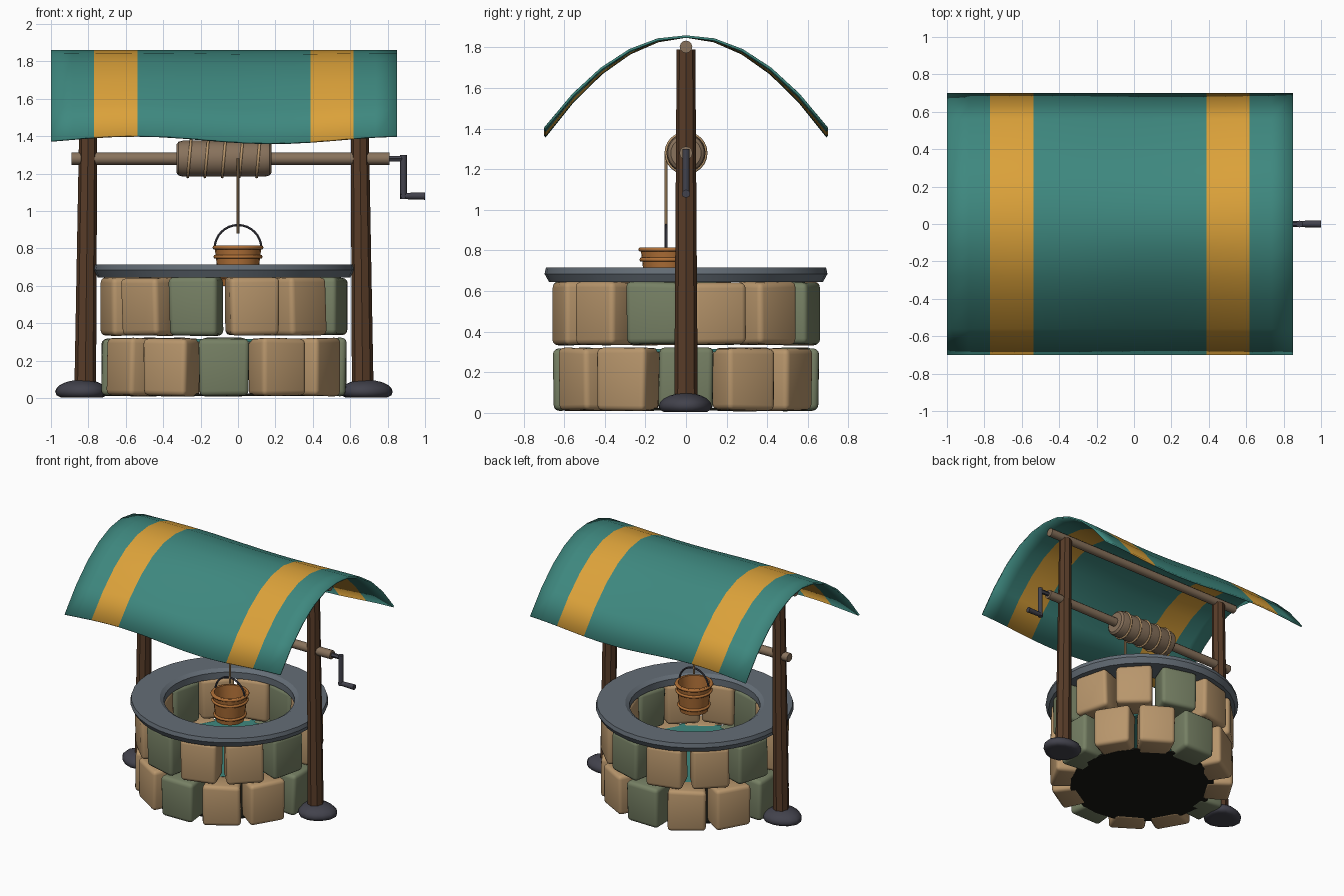
import bpy, bmesh, math, random
from mathutils import Vector

random.seed(4)
CX = -0.075  # centre line of the well
AXLE_Z = 1.28

if "Cube" in bpy.data.objects:
    bpy.data.objects.remove(bpy.data.objects["Cube"])


def material(name, r, g, b):
    color = [(c / 255 / 12.92 if c < 11 else ((c / 255 + 0.055) / 1.055) ** 2.4) for c in (r, g, b)] + [1]
    mat = bpy.data.materials.new(name)
    mat.use_nodes = True
    mat.diffuse_color = color
    mat.node_tree.nodes["Principled BSDF"].inputs["Base Color"].default_value = color
    return mat


TEAL = material("teal", 62, 136, 127)
GOLD = material("gold", 220, 162, 58)
TAN = material("tan_stone", 184, 150, 108)
GREEN = material("green_stone", 118, 128, 100)
SLATE = material("slate_grey", 100, 109, 118)
BROWN = material("dark_wood", 88, 60, 40)
TAUPE = material("pale_wood", 136, 114, 92)
BUCKET = material("bucket_wood", 176, 112, 55)
METAL = material("dark_metal", 66, 66, 76)
SHADE = material("well_floor", 24, 24, 18)


def smooth(obj, angle):
    bpy.ops.object.select_all(action="DESELECT")
    obj.select_set(True)
    bpy.context.view_layer.objects.active = obj
    bpy.ops.object.shade_smooth_by_angle(angle=math.radians(angle))


def finish(name, bm, *mats, loc=(0, 0, 0), rot=(0, 0, 0), angle=35):
    bmesh.ops.recalc_face_normals(bm, faces=bm.faces)
    mesh = bpy.data.meshes.new(name)
    bm.to_mesh(mesh)
    bm.free()
    for mat in mats:
        mesh.materials.append(mat)
    obj = bpy.data.objects.new(name, mesh)
    bpy.context.collection.objects.link(obj)
    obj.location, obj.rotation_euler = loc, rot
    if angle:
        smooth(obj, angle)
    return obj


def lathe(name, profile, mat, steps=24, closed=False, **kw):
    """Spin an (r, z) profile about the local z axis."""
    bm = bmesh.new()
    verts = [bm.verts.new((r, 0, z)) for r, z in profile]
    edges = [bm.edges.new(pair) for pair in zip(verts, verts[1:])]
    if closed:
        edges.append(bm.edges.new((verts[-1], verts[0])))
    bmesh.ops.spin(bm, geom=verts + edges, axis=(0, 0, 1), cent=(0, 0, 0), angle=math.tau, steps=steps)
    bmesh.ops.remove_doubles(bm, verts=bm.verts, dist=0.0002)
    return finish(name, bm, mat, **kw)


def ring(name, major, minor, mat, **kw):
    profile = [(major + minor * math.cos(a), minor * math.sin(a))
               for a in (math.tau * i / 6 for i in range(6))]
    return lathe(name, profile, mat, closed=True, angle=70, **kw)


def rod(name, start, end, r1, r2, mat, sides=12):
    """Straight tapered rod between two points."""
    start, end = Vector(start), Vector(end)
    axis = end - start
    bm = bmesh.new()
    bmesh.ops.create_cone(bm, cap_ends=True, segments=sides, radius1=r1, radius2=r2, depth=axis.length)
    rot = axis.to_track_quat("Z", "Y").to_euler()
    return finish(name, bm, mat, loc=(start + end) / 2, rot=rot, angle=35 if sides > 8 else 0)


def wire(name, points, radius, mat):
    curve = bpy.data.curves.new(name, "CURVE")
    curve.dimensions = "3D"
    curve.bevel_depth, curve.bevel_resolution, curve.use_fill_caps = radius, 1, True
    spline = curve.splines.new("POLY")
    spline.points.add(len(points) - 1)
    for p, co in zip(spline.points, points):
        p.co = (*co, 1)
    curve.materials.append(mat)
    obj = bpy.data.objects.new(name, curve)
    bpy.context.collection.objects.link(obj)
    bpy.ops.object.select_all(action="DESELECT")
    obj.select_set(True)
    bpy.context.view_layer.objects.active = obj
    bpy.ops.object.convert(target="MESH")
    smooth(bpy.context.view_layer.objects.active, 50)


# Wall stones: two staggered courses, every third stone green
def stone(name, angle, z, mat):
    bm = bmesh.new()
    bmesh.ops.create_cube(bm, size=1)
    for v in bm.verts:
        taper = 0.272 if v.co.x > 0 else 0.236
        v.co = (v.co.x * 0.2, v.co.y * taper, v.co.z * 0.308)
        v.co += Vector([random.uniform(-0.005, 0.005) for _ in range(3)])
    bmesh.ops.bevel(bm, geom=bm.edges[:], offset=0.028, segments=3, profile=0.5, affect="EDGES")
    finish(name, bm, mat, loc=(CX + 0.552 * math.cos(angle), 0.552 * math.sin(angle), z),
           rot=(0, 0, angle), angle=40)


for course, z in enumerate((0.166, 0.49)):
    for i in range(12):
        angle = math.radians(30 * i - 15 * course)
        stone(f"wall_stone_{course}_{i}", angle, z, GREEN if i % 3 == 0 else TAN)

# Floor, water and rim
lathe("well_floor", [(0, 0.012), (0.52, 0.012), (0.52, 0.025), (0, 0.025)], SHADE, loc=(CX, 0, 0))
lathe("water", [(0, 0.3), (0.51, 0.3), (0.51, 0.315), (0, 0.315)], TEAL, loc=(CX, 0, 0))
lathe("rim", [(0.46, 0.645), (0.675, 0.645), (0.697, 0.685), (0.69, 0.715), (0.49, 0.715), (0.46, 0.695)],
      SLATE, steps=36, closed=True, loc=(CX, 0, 0), angle=25)

# Posts and foot stones
for side, label in ((1, "left"), (-1, "right")):
    rod(f"{label}_post", (CX + side * 0.742, 0, 0.04), (CX + side * 0.722, 0, 1.79), 0.058, 0.046, BROWN, 8)
    bm = bmesh.new()
    bmesh.ops.create_uvsphere(bm, u_segments=14, v_segments=10, radius=1)
    for v in bm.verts:
        wobble = 1 + 0.05 * math.sin(3 * math.atan2(v.co.y, v.co.x) + side)
        v.co = (v.co.x * 0.142 * wobble, v.co.y * 0.13 * wobble, max(0.004, 0.034 + v.co.z * 0.064))
    finish(f"{label}_foot_stone", bm, METAL, loc=(CX + side * 0.757, 0, 0), angle=50)

# Ridge beam, axle and drum
rod("ridge_beam", (CX - 0.87, 0, 1.803), (CX + 0.87, 0, 1.803), 0.031, 0.031, TAUPE)
rod("axle", (-0.89, 0, AXLE_Z), (0.81, 0, AXLE_Z), 0.033, 0.033, TAUPE)
lathe("drum", [(0, -0.255), (0.075, -0.255), (0.09, -0.243), (0.096, -0.22), (0.096, 0.22),
               (0.09, 0.243), (0.075, 0.255), (0, 0.255)],
      TAUPE, loc=(CX, 0, AXLE_Z), rot=(0, math.pi / 2, 0))
for i in range(5):
    ring(f"rope_coil_{i}", 0.098, 0.008, TAN, loc=(-0.26 + 0.092 * i, 0, AXLE_Z),
         rot=(0, math.pi / 2 + 0.09, 0))

# Crank
wire("crank_shaft", [(0.8, 0, AXLE_Z), (0.89, 0, AXLE_Z)], 0.017, METAL)
rod("crank_arm", (0.885, 0, AXLE_Z + 0.02), (0.885, 0, 1.065), 0.018, 0.018, METAL)
rod("crank_handle", (0.87, 0, 1.08), (1.0, 0, 1.08), 0.016, 0.02, METAL)

# Bucket hanging on its rope
BY = -0.098
wire("rope", [(0, BY, AXLE_Z), (0, BY, 0.88)], 0.008, TAN)
lathe("bucket", [(0, 0.6), (0.1, 0.6), (0.126, 0.815), (0.112, 0.815), (0.1, 0.66), (0, 0.66)],
      BUCKET, steps=20, loc=(0, BY, 0))
for i, (z, r) in enumerate(((0.805, 0.126), (0.755, 0.121), (0.645, 0.108))):
    ring(f"bucket_band_{i}", r, 0.011, BUCKET, loc=(0, BY, z))
arc = [math.pi * i / 16 for i in range(17)]
wire("bucket_handle", [(0.125 * math.cos(a), BY, 0.8 + 0.125 * math.sin(a)) for a in arc], 0.007, METAL)

# Curved cloth canopy with a rippled hem and two stripes
COLS, ROWS = 16, 10
bm = bmesh.new()
grid = []
for i in range(COLS + 1):
    x = -1 + 1.85 * i / COLS
    ripple = 0.02 * math.sin(math.tau * (x + 0.915) / 1.46)
    row = []
    for j in range(ROWS + 1):
        t = 2 * j / ROWS - 1
        row.append(bm.verts.new((x, 0.7 * t, 1.86 - 0.475 * t * t + ripple * abs(t))))
    grid.append(row)
for i in range(COLS):
    for j in range(ROWS):
        face = bm.faces.new((grid[i][j], grid[i + 1][j], grid[i + 1][j + 1], grid[i][j + 1]))
        face.material_index = 1 if i in (2, 3, 12, 13) else 0
canopy = finish("canopy", bm, TEAL, GOLD, angle=30)
solid = canopy.modifiers.new("thickness", "SOLIDIFY")
solid.thickness, solid.offset = 0.012, -1
